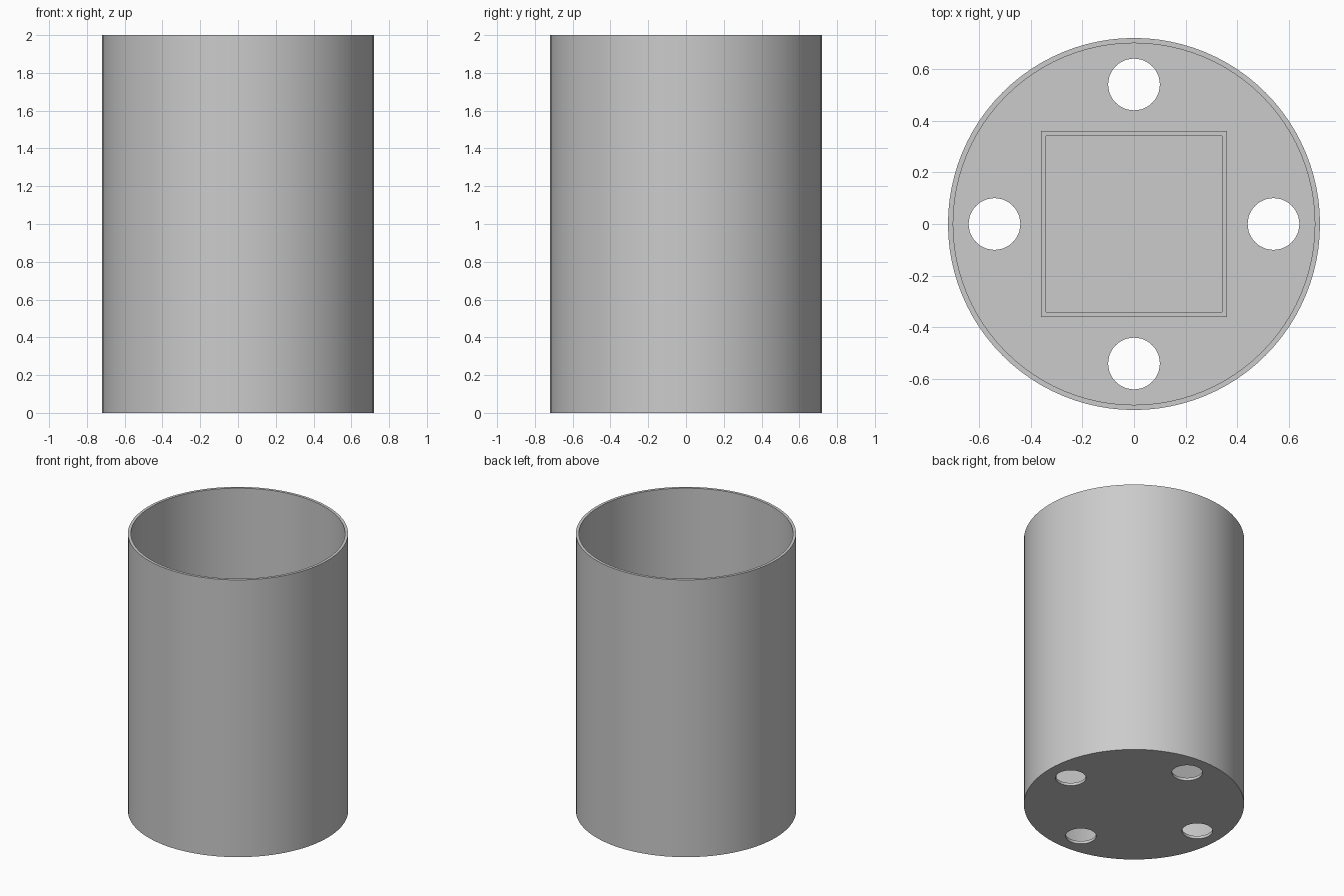
import bpy, bmesh, math
from mathutils import Matrix

cube = bpy.data.objects.get("Cube")
if cube:
    bpy.data.objects.remove(cube, do_unlink=True)

HEIGHT, RADIUS, WALL = 2.0, 0.72, 0.02
BOX_SIDE, BOX_HEIGHT = 0.72, 0.72
HOLE_RADIUS, HOLE_OFFSET = 0.1, 0.54

grey = bpy.data.materials.new("plain grey")
grey.use_nodes = True
colour = (0.6, 0.6, 0.6, 1)
grey.diffuse_color = colour
grey.node_tree.nodes["Principled BSDF"].inputs["Base Color"].default_value = colour


def open_vessel(name, radius, sides, bottom, top, turn=0):
    """Upright prism, open at the top, with a wall and floor of even thickness."""
    inset = WALL / math.cos(math.pi / sides)
    bm = bmesh.new()
    rings = []
    for r, z in ((radius, bottom), (radius, top),
                 (radius - inset, top), (radius - inset, bottom + WALL)):
        ring = bmesh.ops.create_circle(
            bm, segments=sides, radius=r,
            matrix=Matrix.Translation((0, 0, z)) @ Matrix.Rotation(turn, 4, "Z"))
        rings.append(ring["verts"])
    for low, high in zip(rings, rings[1:]):
        for i in range(sides):
            j = (i + 1) % sides
            bm.faces.new((low[i], low[j], high[j], high[i]))
    bm.faces.new(rings[0])
    bm.faces.new(rings[-1])
    bmesh.ops.recalc_face_normals(bm, faces=bm.faces)
    mesh = bpy.data.meshes.new(name)
    bm.to_mesh(mesh)
    bm.free()
    mesh.materials.append(grey)
    obj = bpy.data.objects.new(name, mesh)
    bpy.context.collection.objects.link(obj)
    return obj


# Round outer cup
cup = open_vessel("outer_cup", RADIUS, 96, 0, HEIGHT)

# Four drain holes through the floor
bm = bmesh.new()
for k in range(4):
    a = k * math.pi / 2
    bmesh.ops.create_cone(
        bm, cap_ends=True, segments=48, radius1=HOLE_RADIUS, radius2=HOLE_RADIUS, depth=0.2,
        matrix=Matrix.Translation((HOLE_OFFSET * math.cos(a), HOLE_OFFSET * math.sin(a), 0)))
cutter_mesh = bpy.data.meshes.new("hole_cutter")
bm.to_mesh(cutter_mesh)
bm.free()
cutter_mesh.materials.append(grey)
cutter = bpy.data.objects.new("hole_cutter", cutter_mesh)
bpy.context.collection.objects.link(cutter)
cutter.hide_render = True

drill = cup.modifiers.new("drain_holes", "BOOLEAN")
drill.operation = "DIFFERENCE"
drill.solver = "EXACT"
drill.object = cutter
bpy.ops.object.select_all(action="DESELECT")
cup.select_set(True)
bpy.context.view_layer.objects.active = cup
bpy.ops.object.modifier_apply(modifier=drill.name)
bpy.data.objects.remove(cutter, do_unlink=True)
bpy.ops.object.shade_smooth_by_angle(angle=math.radians(30))

# Square inner box standing on the cup floor
open_vessel("inner_box", BOX_SIDE / math.sqrt(2), 4, WALL / 2, BOX_HEIGHT, math.pi / 4)
